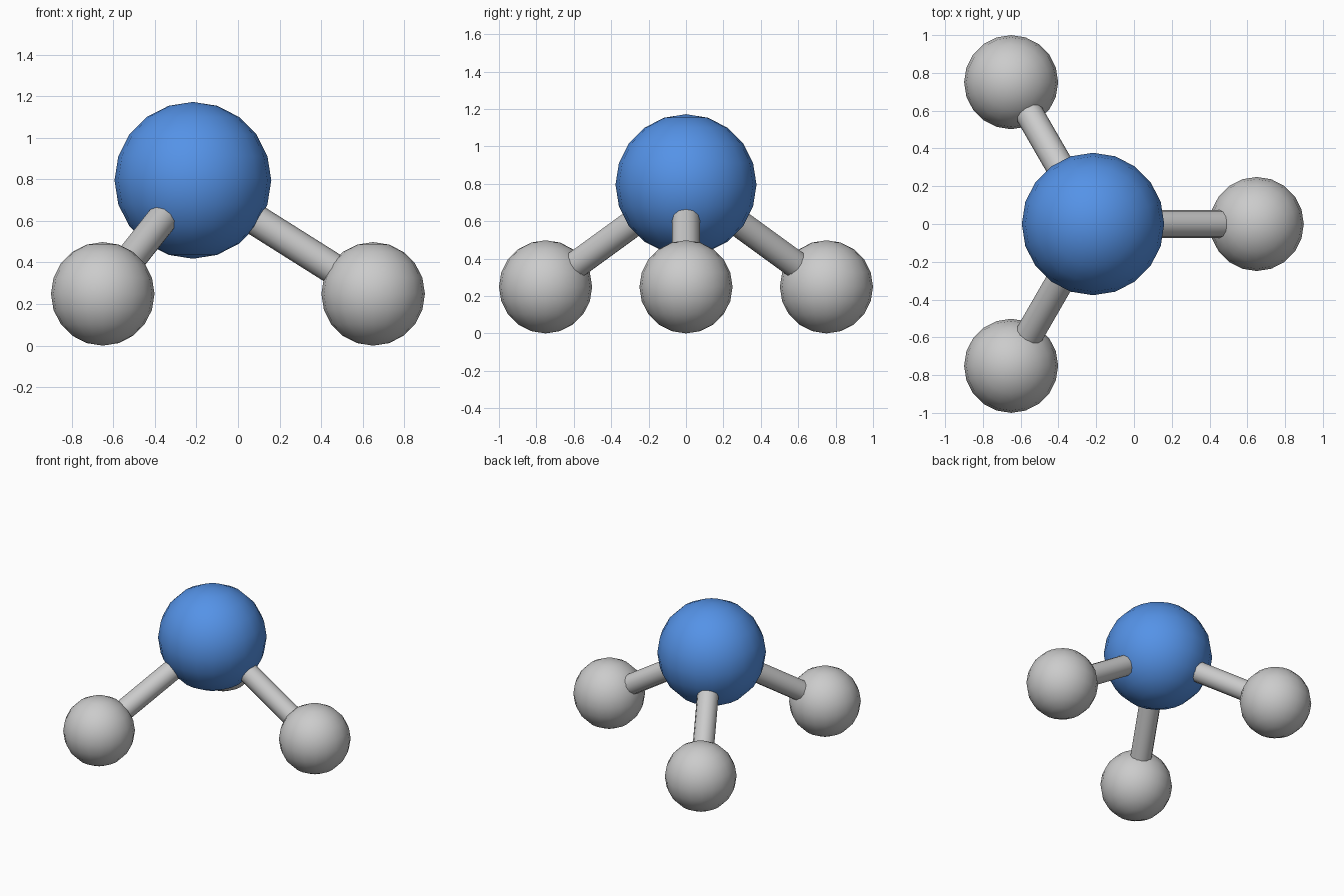
import bpy
from math import radians, cos, sin
from mathutils import Vector

if "Cube" in bpy.data.objects:
    bpy.data.objects.remove(bpy.data.objects["Cube"])

CENTRE = Vector((-0.217, 0, 0.795))
REACH = 0.867          # horizontal distance from the central ball to each outer ball
OUTER_Z = 0.249

blue = bpy.data.materials.new("blue")
blue.diffuse_color = (0.09, 0.29, 0.8, 1)
blue.use_nodes = True
blue.node_tree.nodes["Principled BSDF"].inputs["Base Color"].default_value = blue.diffuse_color


def finish(name):
    obj = bpy.context.object
    obj.name = name
    bpy.ops.object.shade_smooth_by_angle(angle=radians(40))
    return obj


def ball(name, centre, radius):
    bpy.ops.mesh.primitive_uv_sphere_add(segments=20, ring_count=10,
                                         radius=radius, location=centre)
    return finish(name)


def rod(name, start, end, radius):
    axis = end - start
    bpy.ops.mesh.primitive_cylinder_add(
        vertices=12, radius=radius, depth=axis.length, location=(start + end) / 2,
        rotation=axis.to_track_quat('Z', 'Y').to_euler())
    return finish(name)


# Large central atom
ball("central_atom", CENTRE, 0.377).data.materials.append(blue)

# Three outer atoms, each joined to the centre by a bond
for i in range(3):
    a = radians(120 * i)
    outer = Vector((CENTRE.x + REACH * cos(a), REACH * sin(a), OUTER_Z))
    ball(f"outer_atom_{i + 1}", outer, 0.249)
    rod(f"bond_{i + 1}", CENTRE, outer, 0.075)
